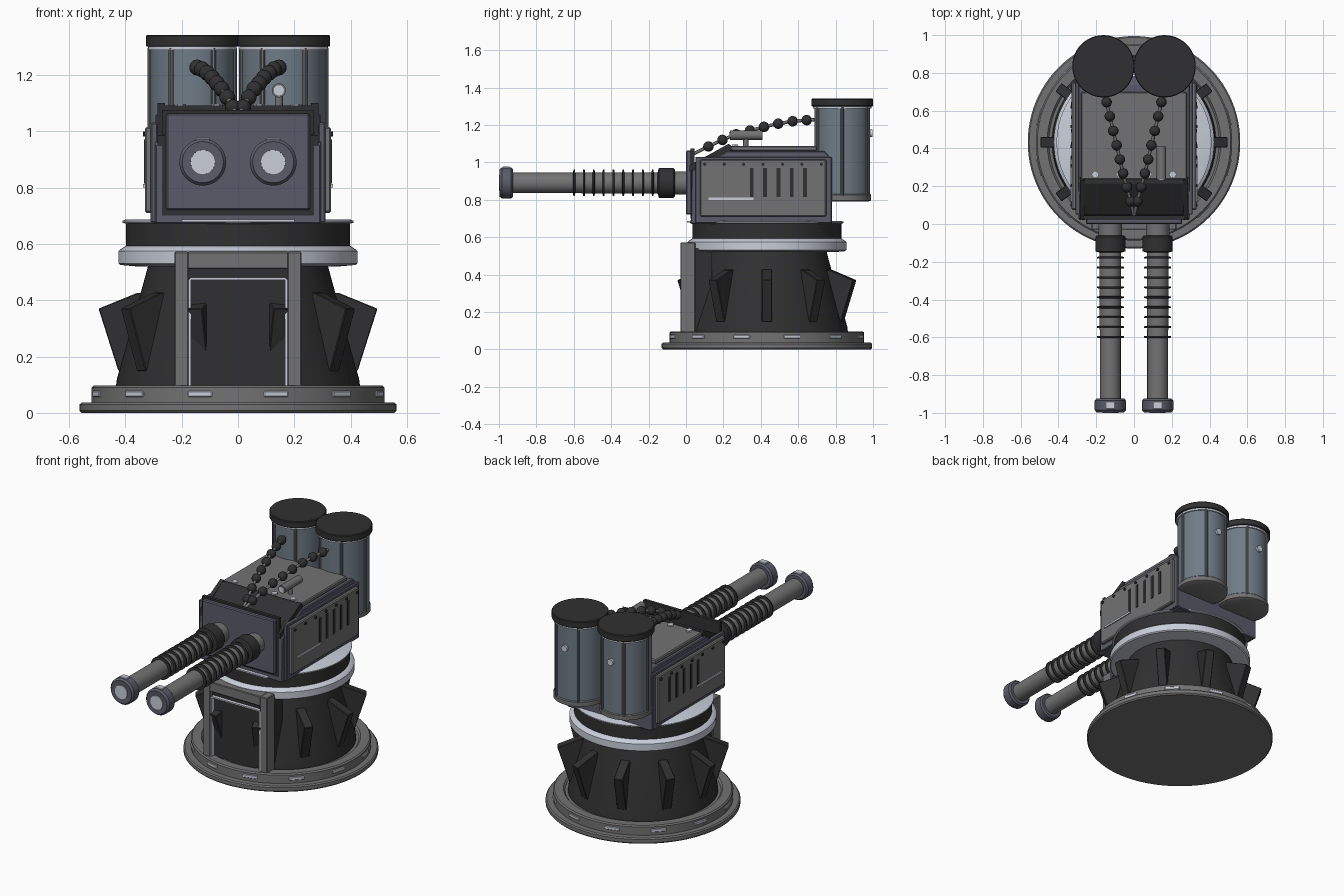
import bpy, bmesh
from math import pi, sin, cos, radians
from mathutils import Matrix, Vector

if "Cube" in bpy.data.objects:
    bpy.data.objects.remove(bpy.data.objects["Cube"])

CY = 0.4325  # y of the pedestal axis


def mat(name, r, g, b):
    m = bpy.data.materials.new(name)
    m.diffuse_color = (r, g, b, 1)
    m.use_nodes = True
    m.node_tree.nodes["Principled BSDF"].inputs["Base Color"].default_value = m.diffuse_color
    return m


GREY = mat("grey", .17, .17, .17)
DARK = mat("dark", .03, .03, .032)
STEEL = mat("steel", .10, .105, .14)
TANK = mat("tank_blue", .16, .20, .24)
SILVER = mat("silver", .58, .62, .70)


def finish(name, bm, material, smooth=False, bevel=0):
    bmesh.ops.recalc_face_normals(bm, faces=bm.faces)
    me = bpy.data.meshes.new(name)
    bm.to_mesh(me)
    bm.free()
    ob = bpy.data.objects.new(name, me)
    bpy.context.collection.objects.link(ob)
    me.materials.append(material)
    if bevel:
        mod = ob.modifiers.new("bevel", 'BEVEL')
        mod.width, mod.segments = bevel, 1
    if smooth:
        bpy.context.view_layer.objects.active = ob
        ob.select_set(True)
        bpy.ops.object.shade_smooth_by_angle(angle=radians(35))
        ob.select_set(False)
    return ob


def box(name, x, y, z, material, bevel=0):
    bm = bmesh.new()
    bmesh.ops.create_cube(bm, size=1)
    for v in bm.verts:
        v.co = [lo + (c + .5) * (hi - lo) for c, (lo, hi) in zip(v.co, (x, y, z))]
    return finish(name, bm, material, bevel=bevel)


def prism(name, outline, x0, x1, material, bevel=0):
    # (y, z) outline extruded along x
    bm = bmesh.new()
    f = bm.faces.new([bm.verts.new((x0, y, z)) for y, z in outline])
    ext = bmesh.ops.extrude_face_region(bm, geom=[f])["geom"]
    bmesh.ops.translate(bm, vec=(x1 - x0, 0, 0), verts=[v for v in ext if isinstance(v, bmesh.types.BMVert)])
    return finish(name, bm, material, bevel=bevel)


def lathe(name, profile, loc, material, axis='z', n=64):
    # closed (radius, height) profile, capped at both ends
    bm = bmesh.new()
    rings = [[bm.verts.new((r * cos(2 * pi * i / n), r * sin(2 * pi * i / n), h)) for i in range(n)]
             for r, h in profile]
    for a, b in zip(rings, rings[1:]):
        for i in range(n):
            j = (i + 1) % n
            bm.faces.new((a[i], a[j], b[j], b[i]))
    bm.faces.new(rings[0])
    bm.faces.new(rings[-1])
    rot = {'z': Matrix(), 'y': Matrix.Rotation(-pi / 2, 4, 'X'), 'x': Matrix.Rotation(pi / 2, 4, 'Y')}[axis]
    bm.transform(Matrix.Translation(loc) @ rot)
    return finish(name, bm, material, smooth=True)


def cyl(name, r, h0, h1, loc, material, axis='z', n=32):
    return lathe(name, [(r, h0), (r, h1)], loc, material, axis, n)


def turn(ob, deg):
    # spin a part modelled along +x around the pedestal axis
    ob.matrix_world = Matrix.Translation((0, CY, 0)) @ Matrix.Rotation(radians(deg), 4, 'Z')


# Pedestal
C = (0, CY, 0)
lathe("base_flange", [(.555, 0), (.5625, .008), (.5625, .03), (.555, .037)], C, GREY, n=96)
lathe("base_ring", [(.52, .035), (.52, .09), (.512, .097), (.46, .097), (.45, .085)], C, GREY, n=96)
lathe("pedestal_cone", [(.435, .08), (.43, .12), (.325, .50), (.315, .54)], C, DARK)
lathe("bearing_ring", [(.36, .52), (.418, .525), (.425, .531), (.425, .574), (.418, .58), (.40, .592)], C, SILVER, n=96)
cyl("swivel_drum", .398, .585, .675, C, DARK, n=96)
lathe("swivel_lip", [(.398, .672), (.41, .675), (.41, .682), (.40, .686)], C, SILVER, n=96)
for k in range(12):
    turn(box("base_light", (.51, .524), (-.045, .045), (.057, .077), SILVER, .003), 15 + 30 * k)
for k in range(10):
    bm = bmesh.new()
    f = bm.faces.new([bm.verts.new((r, -.0275, z)) for r, z in ((.31, .43), (.36, .425), (.495, .37), (.425, .15), (.37, .14))])
    ext = bmesh.ops.extrude_face_region(bm, geom=[f])["geom"]
    bmesh.ops.translate(bm, vec=(0, .055, 0), verts=[v for v in ext if isinstance(v, bmesh.types.BMVert)])
    turn(finish("pedestal_fin", bm, DARK, bevel=.003), 36 * k)

# Doorway
for s in (-1, 1):
    box("door_post", sorted((s * .175, s * .225)), (-.03, .05), (.09, .572), GREY, .004)
    box("door_trim", sorted((s * .167, s * .177)), (-.027, .0), (.09, .475), SILVER)
    box("door_side", sorted((s * .175, s * .215)), (.04, .14), (.09, .54), DARK)
box("door_lintel", (-.18, .18), (-.03, .05), (.51, .572), GREY, .004)
box("door_header", (-.175, .175), (-.005, .05), (.47, .512), DARK)
box("door_top_trim", (-.17, .17), (-.026, -.004), (.471, .48), SILVER)
box("door_panel", (-.175, .175), (0, .04), (.09, .48), DARK)

# Turret body
prism("turret_body", [(.025, .67), (.78, .67), (.78, 1.02), (.74, 1.06), (.22, 1.06), (.03, .955)], -.295, .295, STEEL, .005)
prism("roof_slope", [(.04, .955), (.05, .99), (.215, 1.092), (.24, 1.092), (.24, 1.06)], -.275, .275, DARK, .003)
box("roof_plate", (-.28, .28), (.225, .70), (1.06, 1.088), GREY, .006)
box("front_plate", (-.255, .255), (0, .032), (.72, 1.063), STEEL, .006)
box("front_plate_back", (-.27, .27), (.025, .045), (.70, 1.075), DARK)
box("front_rail", (-.2, .2), (.005, .03), (.678, .687), SILVER)
for s in (-1, 1):
    xs = lambda a, b: sorted((s * a, s * b))
    prism("slope_bracket", [(.02, .95), (.02, .985), (.23, 1.10), (.25, 1.07)], s * .26, s * .285, DARK)
    box("side_panel", xs(.29, .33), (.075, .75), (.71, 1.015), GREY, .006)
    box("side_frame", xs(.285, .31), (.05, .78), (.675, 1.03), STEEL, .004)
    box("side_bar", xs(.325, .337), (.12, .36), (.80, .812), SILVER)
    for k in range(5):
        y = .352 + .071 * k
        box("vent_slot", xs(.325, .334), (y - .01, y + .01), (.815, .97), DARK)
    for k in range(7):
        cyl("panel_bolt", .009, -.004, .004, (s * .333, .1 + .104 * k, .99), DARK, 'x', 10)
    for x in (.075, .205):
        cyl("roof_bolt", .02, 1.08, 1.096, (s * x, .262, 0), SILVER, n=6)

# Roof sight
cyl("sight_tube", .025, .235, .41, (.145, 0, 1.145), GREY, 'y')
cyl("sight_lens", .018, .23, .24, (.145, 0, 1.145), SILVER, 'y')
cyl("sight_post", .014, 1.08, 1.13, (.145, .32, 0), GREY, n=16)

# Twin barrels
for s in (-1, 1):
    L = (s * .125, 0, .89)
    cyl("barrel", .055, -.95, .03, L, GREY, 'y', 40)
    cyl("barrel_root", .062, -.07, .01, L, GREY, 'y', 40)
    lathe("barrel_collar", [(.055, -.152), (.08, -.145), (.08, -.068), (.072, -.06)], L, DARK, 'y', 40)
    cyl("recoil_sleeve", .057, -.56, -.14, L, GREY, 'y', 40)
    for k in range(9):
        y = -.598 + .0525 * k
        lathe("cooling_ring", [(.056, y - .006), (.071, y - .004), (.071, y + .004), (.056, y + .006)], L, DARK, 'y', 40)
    lathe("muzzle", [(.043, -.985), (.043, -.995), (.073, -.997), (.083, -.985), (.083, -.935), (.074, -.925)], L, STEEL, 'y', 40)
    cyl("muzzle_disc", .043, -1, -.98, L, SILVER, 'y')
    box("muzzle_light", (s * .125 - .025, s * .125 + .025), (-.98, -.94), (.95, .977), SILVER, .003)

# Rear tanks
for s in (-1, 1):
    T = (s * .162, .835, 0)
    cyl("tank", .149, .805, 1.30, T, TANK, n=48)
    lathe("tank_base", [(.14, .79), (.155, .797), (.155, .825), (.15, .83)], T, GREY, n=48)
    cyl("tank_rim", .157, 1.288, 1.302, T, SILVER, n=48)
    lathe("tank_cap", [(.162, 1.30), (.165, 1.303), (.165, 1.337), (.161, 1.342)], T, DARK, n=48)
    for k in range(6):
        a = radians(60 * k)
        cyl("tank_rod", .009, .82, 1.295, (T[0] + .15 * cos(a), T[1] + .15 * sin(a), 0), GREY, n=10)
    cyl("tank_valve", .02, .97, .997, (T[0], 0, 1.155), SILVER, 'y', 20)

# Beaded feed hoses
PATH = [(.0, .04, 1.045), (.018, .12, 1.085), (.038, .195, 1.12), (.058, .268, 1.15), (.075, .342, 1.17),
        (.092, .417, 1.19), (.11, .493, 1.207), (.128, .57, 1.22), (.145, .645, 1.226), (.155, .71, 1.228)]
for s in (-1, 1):
    cu = bpy.data.curves.new("feed_hose", 'CURVE')
    cu.dimensions, cu.bevel_depth, cu.bevel_resolution, cu.use_fill_caps = '3D', .009, 2, True
    sp = cu.splines.new('POLY')
    sp.points.add(len(PATH) - 1)
    for p, (x, y, z) in zip(sp.points, PATH):
        p.co = (s * x, y, z, 1)
    cu.materials.append(GREY)
    bpy.context.collection.objects.link(bpy.data.objects.new("feed_hose", cu))
    for x, y, z in PATH[1:-1]:
        bm = bmesh.new()
        bmesh.ops.create_uvsphere(bm, u_segments=20, v_segments=12, radius=.028)
        bmesh.ops.translate(bm, vec=Vector((s * x, y, z)), verts=bm.verts)
        finish("hose_bead", bm, DARK, smooth=True)
